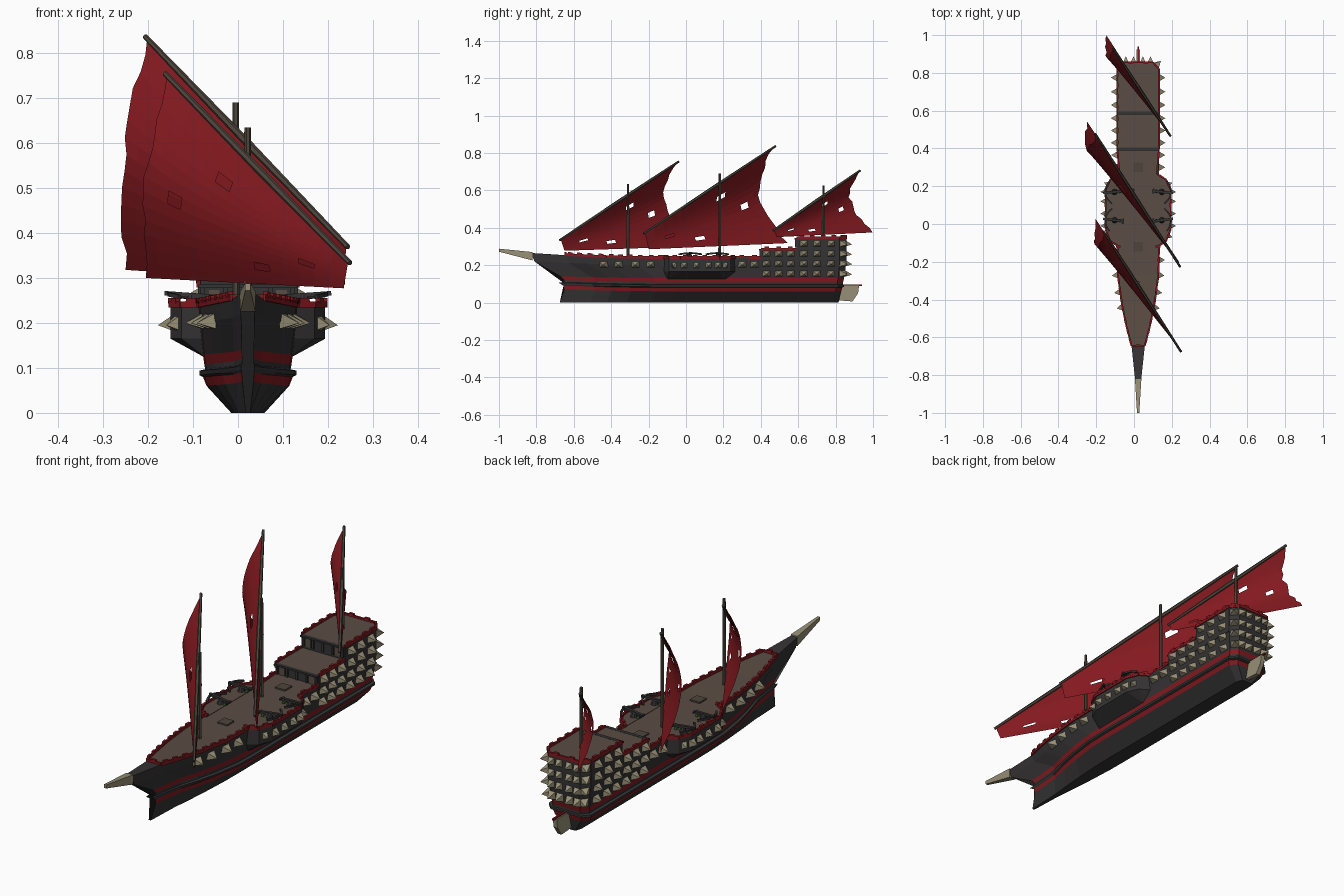
import bpy, bmesh, math, random
from mathutils import Vector as V

if "Cube" in bpy.data.objects:
    bpy.data.objects.remove(bpy.data.objects["Cube"])
random.seed(4)
CX = 0.022  # hull centre line


def material(name, c):
    m = bpy.data.materials.new(name)
    m.diffuse_color = (*c, 1)
    m.use_nodes = True
    m.node_tree.nodes["Principled BSDF"].inputs["Base Color"].default_value = m.diffuse_color
    return m


DARK = material("dark_wood", (.036, .033, .033))
RED = material("red", (.23, .010, .014))
DECK = material("deck_wood", (.105, .075, .058))
BONE = material("bone", (.31, .275, .18))
SPAR = material("spar_wood", (.075, .06, .045))
GREEN = material("green", (.05, .16, .03))


def build(name, bm, *mats):
    bmesh.ops.recalc_face_normals(bm, faces=bm.faces[:])
    me = bpy.data.meshes.new(name)
    bm.to_mesh(me)
    bm.free()
    for m in mats:
        me.materials.append(m)
    ob = bpy.data.objects.new(name, me)
    bpy.context.collection.objects.link(ob)
    return ob


def hull_of(bm, pts):
    vs = [bm.verts.new(p) for p in pts]
    bmesh.ops.convex_hull(bm, input=vs)


def beam(bm, a, b, w, h):
    a, b = V(a), V(b)
    d = (b - a).normalized()
    s = d.cross(V((0, 0, 1))).normalized() * w / 2
    u = s.cross(d).normalized() * h / 2
    hull_of(bm, [p + i * s + j * u for p in (a, b) for i in (-1, 1) for j in (-1, 1)])


def prism(bm, outline, z0, z1):
    hull_of(bm, [(x, y, z) for x, y in outline for z in (z0, z1)])


def spar(bm, a, b, r1, r2, n=6):
    a, b = V(a), V(b)
    q = (b - a).to_track_quat('Z', 'Y')
    hull_of(bm, [p + q @ V((r * math.cos(k * math.tau / n), r * math.sin(k * math.tau / n), 0))
                 for p, r in ((a, r1), (b, r2)) for k in range(n)])


# Hull: rows of half width, height, stem y, bow rise, stern y, material of the strip above
ROWS = [(.037, 0, -.675, 0, .815, 0), (.092, .06, -.65, .01, .83, 1), (.1, .08, -.655, .01, .835, 0),
        (.108, .084, -.665, .012, .845, 0), (.108, .094, -.68, .012, .845, 0), (.095, .097, -.66, .012, .84, 0),
        (.097, .108, -.65, .012, .84, 1), (.1, .13, -.67, .01, .845, 0), (.107, .2, -.81, .02, .855, 0),
        (.11, .238, -.83, .027, .855, 2)]
TAPER = [(0, .14), (.11, .32), (.17, .56), (.24, .78), (.33, .97), (.4, 1), (.7, 1), (.979, 1), (1, .72)]


def hull_point(row, t, f):
    w, z, y0, rise, y1, _ = row
    return V((w * f, y0 + (y1 - y0) * t, z + rise * max(0, 1 - t / .35) ** 1.5))


bm = bmesh.new()
rings = []
for t, f in TAPER:
    right = [hull_point(r, t, f) for r in ROWS]
    ring = right + [V((-p.x, p.y, p.z)) for p in reversed(right)]
    rings.append([bm.verts.new((p.x + CX, p.y, p.z)) for p in ring])
n = len(ROWS)
for i in range(len(rings) - 1):
    for j in range(2 * n):
        k = (j + 1) % (2 * n)
        fc = bm.faces.new((rings[i][j], rings[i][k], rings[i + 1][k], rings[i + 1][j]))
        row = j if j < n else 2 * n - 2 - j
        fc.material_index = 0 if row < 0 or (row == n - 1 and i == 0) else ROWS[row][5]
bm.faces.new(rings[0])
for j in range(n - 1):  # stern plate, banded like the sides
    r = rings[-1]
    bm.faces.new((r[j], r[j + 1], r[2 * n - 2 - j], r[2 * n - 1 - j])).material_index = ROWS[j][5]
build("hull", bm, DARK, RED, DECK)

# Bone bowsprit tip and rudder
bm = bmesh.new()
hull_of(bm, [(CX + s * w, y, z) for s in (-1, 1) for w, y, z in
             ((.017, -.82, .225), (.017, -.82, .27), (.006, -1, .272), (.006, -1, .288))])
build("bowsprit", bm, BONE)
bm = bmesh.new()
hull_of(bm, [(CX + s * .01, y, z) for s in (-1, 1) for y, z in
             ((.81, .012), (.89, .006), (.92, .05), (.925, .09), (.83, .09))])
build("rudder", bm, BONE)
bm = bmesh.new()
beam(bm, (CX, .83, .092), (CX, .94, .092), .009, .008)
build("rudder_cap", bm, RED)


# Stepped stern castle with deck tops, pilasters and doors
def castle_outline(y0, w=.111):
    return [(CX - w, y0), (CX + w, y0), (CX + w, .82), (CX + w - .031, .857), (CX - w + .031, .857), (CX - w, .82)]


walls, tops, trims, doors = (bmesh.new() for _ in range(4))
for y0, z0, z1 in ((.4, .22, .282), (.59, .27, .342)):
    prism(walls, castle_outline(y0), z0, z1)
    prism(tops, castle_outline(y0 + .002, .109), z1 - .002, z1 + .003)
    for x in (-.1, -.05, 0, .05, .1):
        beam(trims, (CX + x, y0 - .006, z1 - .022), (CX + x, y0 + .01, z1 - .022), .01, .05)
    beam(trims, (CX - .11, y0 - .003, z1), (CX + .11, y0 - .003, z1), .016, .008)
    for x in (-.075, .075):
        beam(doors, (CX + x, y0 - .003, z1 - .028), (CX + x, y0 + .01, z1 - .028), .024, .038)
build("castle_walls", walls, DARK)
build("castle_decks", tops, DECK)
build("castle_pilasters", trims, DARK)
build("castle_doors", doors, DECK)

# Gun platforms on both sides
body, top = bmesh.new(), bmesh.new()
PLAT = [(.1, -.12), (.148, -.09), (.172, -.03), (.172, .18), (.148, .235), (.1, .265)]
for s in (-1, 1):
    hull_of(body, [(CX + s * x, y, z) for x, y in PLAT for z in (.165, .236)] +
            [(CX + s * .09, -.1, .12), (CX + s * .09, .21, .12)])
    prism(top, [(CX + s * (x - .003), y) for x, y in PLAT], .233, .24)
build("gun_platforms", body, DARK)
build("gun_platform_decks", top, DECK)

# Red rails with small raised teeth
rail = bmesh.new()


def railing(path):
    for a, b in zip(path, path[1:]):
        beam(rail, a, b, .009, .014)
        a, b = V(a), V(b)
        k = max(1, int((b - a).length / .05))
        for i in range(k):
            p, d = a.lerp(b, (i + .5) / k) + V((0, 0, .008)), (b - a).normalized() * .012
            beam(rail, p - d, p + d, .011, .012)


for s in (-1, 1):
    edge = [hull_point(ROWS[-1], t, f) for t, f in TAPER[1:6]]
    deck = [(CX + s * p.x, p.y, p.z + .003) for p in edge]
    railing(deck + [(CX + s * .11, -.12, .241)] + [(CX + s * x, y, .241) for x, y in PLAT] + [(CX + s * .11, .4, .241)])
    railing([(CX + s * .11, .4, .286), (CX + s * .11, .59, .286)])
    railing([(CX + s * .11, .59, .346), (CX + s * .11, .82, .346), (CX + s * .079, .856, .346), (CX, .856, .346)])
railing([deck[0], (2 * CX - deck[0][0], deck[0][1], deck[0][2])])
build("rails", rail, RED)

# Bone spikes: four-sided pyramids pointing along a normal
spikes = bmesh.new()


def spike(p, nrm, w=.046, h=.036, tall=.036):
    p, nrm = V(p), V(nrm).normalized()
    s, u = V((-nrm.y, nrm.x, 0)) * w / 2, V((0, 0, h / 2))
    base = p - nrm * .004
    hull_of(spikes, [base + s + u, base + s - u, base - s + u, base - s - u, p + nrm * tall - u * .3])


def half_width(y):
    t = (y + .82) / 1.675
    for (a, fa), (b, fb) in zip(TAPER, TAPER[1:]):
        if a <= t <= b:
            return .107 * (fa + (fb - fa) * (t - a) / (b - a))


for s in (-1, 1):
    for y in (-.44, -.36, -.27, -.19, .3, .365):
        slope = (half_width(y + .01) - half_width(y - .01)) / .02
        spike((CX + s * half_width(y), y, .205), (s, -s * s * slope, 0))
    for y in (-.01, .055, .12, .17):
        spike((CX + s * .172, y, .2), (s, 0, 0), .036, .034, .028)
    spike((CX + s * .159, .21, .2), (s * .9, .4, 0), .03, .034, .025)
    spike((CX + s * .159, -.062, .2), (s * .9, -.4, 0), .03, .034, .025)
    for r, z in enumerate((.155, .21, .262, .316)):
        w = (.103, .108, .111, .111)[r]
        for y in (.43, .495, .56, .63, .7, .775):
            if r < 3 or y > .6:
                spike((CX + s * w, y, z), (s, 0, 0), .044, .034, .033)
        spike((CX + s * (w - .014), .839, z), (s, 1, 0), .04, .034, .033)
        for x in (.025, .065):
            spike((CX + s * x, .855, z), (0, 1, 0), .034, .034, .033)
build("hull_spikes", spikes, BONE)

# Masts
bm = bmesh.new()
for x, y, z in ((CX, -.31, .635), (-.005, .18, .69), (.02, .735, .625)):
    spar(bm, (x, y, .235), (x, y, z), .009, .007)
build("masts", bm, SPAR)


# Lateen sails: yard low end, yard high end, tack, clew, size factor
def sail(name, low, high, tack, clew, size):
    low, high, tack, clew = map(V, (low, high, tack, clew))
    yard = bmesh.new()
    mid = low.lerp(high, .5)
    spar(yard, mid, low - (high - low) * .01, .009, .006)
    spar(yard, mid, high + (high - low) * .01, .009, .006)
    build(name + "_yard", yard, SPAR)
    d = V((high.x - low.x, high.y - low.y, 0)).normalized()
    nrm = V((-d.y, d.x, 0))
    bm, nu, nv, grid = bmesh.new(), 14, 14, []
    for i in range(nu + 1):
        u = i / nu
        col = []
        for j in range(nv + 1):
            v = j / nv
            arc = math.sin(math.pi * v)
            p = low.lerp(high, u).lerp(tack.lerp(clew, u), v)
            p += nrm * .085 * size * u * arc - d * .085 * size * arc * u ** 4
            if i == nu and 0 < j < nv:  # ragged leech
                p += d * random.uniform(-.012, .012)
            col.append(bm.verts.new(p))
        grid.append(col)
    faces = [bm.faces.new((grid[i][j], grid[i + 1][j], grid[i + 1][j + 1], grid[i][j + 1]))
             for i in range(nu) for j in range(nv)]
    torn = [faces[k] for k in (2 * nv + 8, 5 * nv + 11, 8 * nv + 3, 11 * nv + 7)]
    bmesh.ops.inset_individual(bm, faces=torn, thickness=.009)
    bmesh.ops.delete(bm, geom=torn, context='FACES_ONLY')
    build(name, bm, RED)


sail("fore_sail", (.245, -.67, .337), (-.158, -.045, .75), (.235, -.65, .277), (-.205, .03, .3), .9)
sail("main_sail", (.24, -.22, .373), (-.202, .472, .832), (.238, -.2, .285), (-.25, .545, .318), 1)
sail("mizzen_sail", (.19, .47, .387), (-.108, .927, .703), (.185, .485, .35), (-.145, .998, .375), .7)

# Deck crossbows facing outward
wood, seats = bmesh.new(), bmesh.new()
for s in (-1, 1):
    for y, turn in ((.02, .12), (.17, -.1)):
        def at(x, dy, z):
            c, q = math.cos(turn), math.sin(turn)
            return (CX + s * (.125 + x * c - dy * q), y + x * q + dy * c, z)
        spar(wood, at(0, 0, .236), at(0, 0, .262), .018, .008, 8)
        beam(wood, at(-.05, 0, .258), at(.06, 0, .266), .013, .01)
        beam(wood, at(-.045, -.014, .258), at(-.045, .014, .258), .008, .008)
        arc = [at(.05 - .03 * (k / 3) ** 2, .06 * k / 3, .264 - .006 * (k / 3) ** 2) for k in range(-3, 4)]
        for a, b in zip(arc, arc[1:]):
            beam(wood, a, b, .008, .009)
        beam(seats, at(-.03, -.01, .248), at(-.03, .01, .248), .012, .01)
build("deck_crossbows", wood, DARK)
build("crossbow_seats", seats, GREEN)

# Deck hatches
bm = bmesh.new()
for y in (-.12, .3):
    beam(bm, (CX - .025, y, .24), (CX + .025, y, .24), .05, .01)
build("deck_hatches", bm, SPAR)
